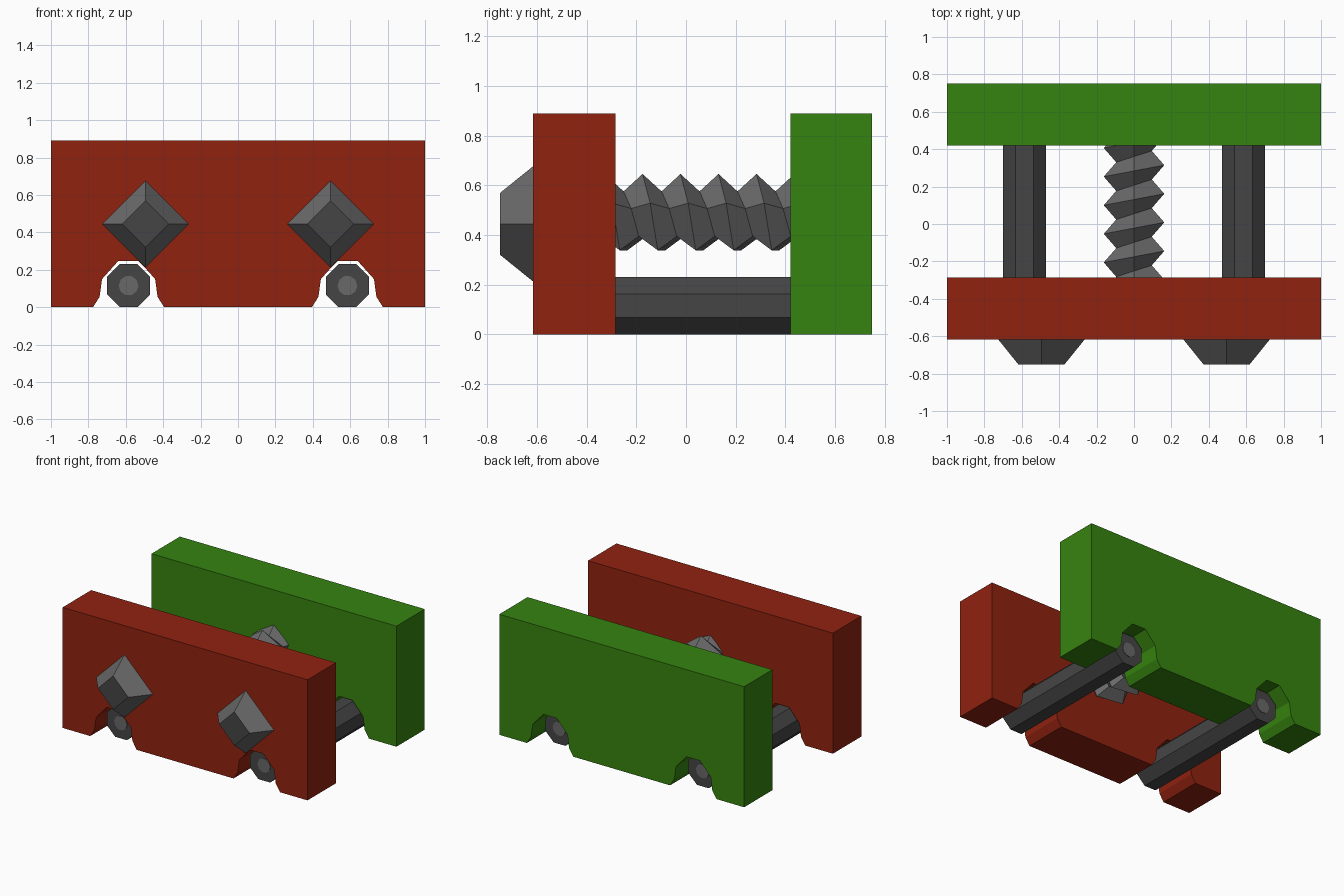
import bpy, bmesh, math

if "Cube" in bpy.data.objects:
    bpy.data.objects.remove(bpy.data.objects["Cube"])


def material(name, r, g, b):
    m = bpy.data.materials.new(name)
    m.diffuse_color = (r, g, b, 1)
    m.use_nodes = True
    m.node_tree.nodes["Principled BSDF"].inputs["Base Color"].default_value = m.diffuse_color
    return m


RED = material("red", 0.28, 0.016, 0.005)
GREEN = material("green", 0.037, 0.23, 0.005)
DARK = material("dark_grey", 0.06, 0.06, 0.06)
LIGHT = material("light_grey", 0.14, 0.14, 0.14)


def finish(name, bm, *mats):
    bmesh.ops.recalc_face_normals(bm, faces=bm.faces[:])
    me = bpy.data.meshes.new(name)
    bm.to_mesh(me)
    bm.free()
    for m in mats:
        me.materials.append(m)
    ob = bpy.data.objects.new(name, me)
    bpy.context.collection.objects.link(ob)
    return ob


def loft(name, ring0, y0, ring1, y1, *mats, end_mat=0):
    """Join two x/z outlines along y and cap both ends."""
    bm = bmesh.new()
    a = [bm.verts.new((x, y0, z)) for x, z in ring0]
    b = [bm.verts.new((x, y1, z)) for x, z in ring1]
    n = len(a)
    for i in range(n):
        j = (i + 1) % n
        bm.faces.new((a[i], a[j], b[j], b[i]))
    bm.faces.new(a).material_index = end_mat
    bm.faces.new(b)
    return finish(name, bm, *mats)


def ring(cx, cz, r, n, turn=0.0):
    return [(cx + r * math.cos(turn + 2 * math.pi * i / n),
             cz + r * math.sin(turn + 2 * math.pi * i / n)) for i in range(n)]


# Jaw plates with two notches along the bottom edge
ROD_X = 0.585
notch = [(-0.19, 0), (-0.155, 0.055), (-0.142, 0.15), (-0.055, 0.247)]
notch += [(-x, z) for x, z in reversed(notch)]
outline = [(-1, 0)]
for cx in (-ROD_X, ROD_X):
    outline += [(cx + x, z) for x, z in notch]
outline += [(1, 0), (1, 0.89), (-1, 0.89)]
loft("front_jaw", outline, -0.617, outline, -0.285, RED)
loft("back_jaw", outline, 0.42, outline, 0.75, GREEN)

for side, s in (("left", -1), ("right", 1)):
    # Octagonal guide rods with a light disc on each end
    octagon = ring(s * ROD_X, 0.115, 0.115 / math.cos(math.pi / 8), 8, math.pi / 8)
    loft(side + "_rod", octagon, -0.53, octagon, 0.64, DARK)
    disc = ring(s * ROD_X, 0.115, 0.053, 10)
    for end, y0, y1 in (("front", -0.534, -0.529), ("back", 0.639, 0.644)):
        loft(f"{side}_rod_{end}_disc", disc, y0, disc, y1, LIGHT)

    # Tapered square bolt heads, point upward
    loft(side + "_bolt_head", ring(s * 0.495, 0.445, 0.124, 4), -0.75,
         ring(s * 0.495, 0.445, 0.237, 4), -0.61, LIGHT, DARK, end_mat=1)

# Five-sided helical screw between the jaws
PITCH, CREST, ROOT, CZ = 0.153, 0.17, 0.1, 0.476
bm = bmesh.new()


def thread_point(i, r, shift):
    a = 2 * math.pi * i / 5
    return bm.verts.new((r * math.sin(a), -0.175 + PITCH * i / 5 + shift,
                         CZ + r * math.cos(a)))


steps = range(-10, 26)
crest = [thread_point(i, CREST, 0) for i in steps]
root = [thread_point(i, ROOT, PITCH / 2) for i in steps]
for i in range(len(crest) - 6):
    bm.faces.new((crest[i], crest[i + 1], root[i + 1], root[i]))
    bm.faces.new((root[i], root[i + 1], crest[i + 6], crest[i + 5]))
finish("screw", bm, LIGHT)
